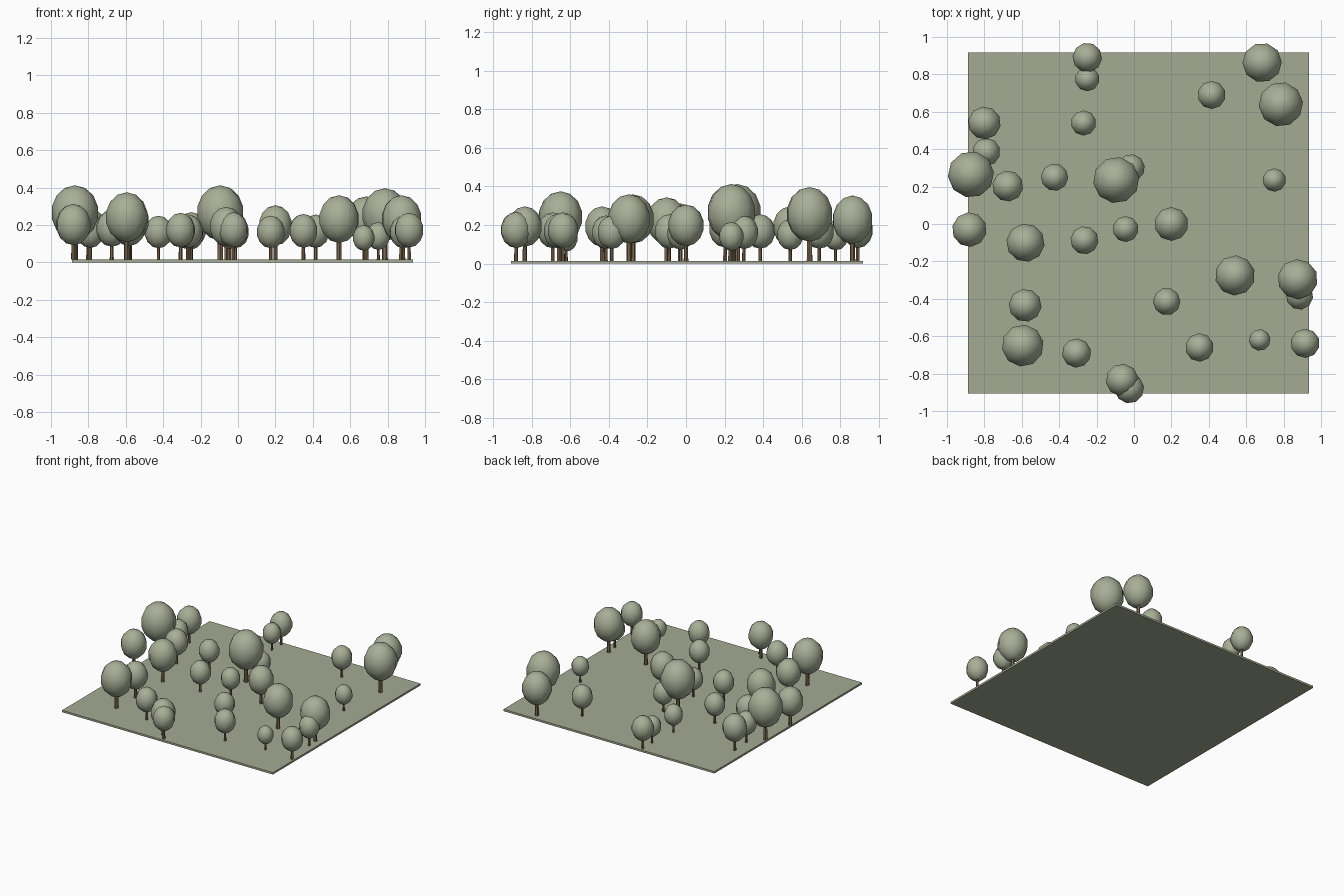
import bpy, math, random

if "Cube" in bpy.data.objects:
    bpy.data.objects.remove(bpy.data.objects["Cube"])

random.seed(4)


def material(name, color):
    m = bpy.data.materials.new(name)
    m.diffuse_color = (*color, 1)
    m.use_nodes = True
    m.node_tree.nodes["Principled BSDF"].inputs["Base Color"].default_value = m.diffuse_color
    return m


grass = material("sage_grass", (0.37, 0.41, 0.29))
leaf = material("sage_leaf", (0.39, 0.43, 0.31))
bark = material("brown_bark", (0.20, 0.14, 0.08))

BASE = 0.015

# Ground slab
bpy.ops.mesh.primitive_cube_add(size=1, location=(0.024, 0.006, BASE / 2))
ground = bpy.context.object
ground.name = "ground"
ground.scale = (1.823, 1.823, BASE)
ground.data.materials.append(grass)


# One tree: tapered trunk and an upright egg-shaped crown, all scaled by crown radius
def tree(i, x, y, r):
    turn = random.uniform(0, math.tau)
    centre = BASE + 1.97 * r
    bpy.ops.mesh.primitive_cone_add(
        vertices=6, radius1=0.13 * r, radius2=0.10 * r, depth=centre - BASE,
        location=(x, y, (BASE + centre) / 2), rotation=(0, 0, turn))
    trunk = bpy.context.object
    trunk.name = f"trunk_{i}"
    trunk.data.materials.append(bark)

    bpy.ops.mesh.primitive_uv_sphere_add(
        segments=10, ring_count=7, radius=r,
        location=(x, y, centre), rotation=(0, 0, turn))
    crown = bpy.context.object
    crown.name = f"crown_{i}"
    crown.scale = (1, 1, 1.16)
    crown.data.materials.append(leaf)
    bpy.ops.object.shade_smooth()


# Tree positions and crown radii, from back to front
trees = [
    (-.25, .89, .081), (-.25, .775, .067), (-.27, .54, .069), (.685, .863, .108),
    (.785, .64, .122), (.415, .69, .077), (-.80, .54, .09), (-.79, .385, .077),
    (-.872, .265, .127), (-.675, .203, .085), (-.425, .25, .075), (-.015, .30, .075),
    (-.095, .235, .127), (.75, .235, .064), (-.88, -.03, .095), (-.58, -.10, .105),
    (-.265, -.087, .077), (-.045, -.027, .071), (.20, .0, .093), (.54, -.275, .11),
    (.875, -.295, .11), (.885, -.385, .075), (-.582, -.435, .09), (.175, -.415, .075),
    (-.595, -.65, .115), (-.307, -.69, .08), (.35, -.66, .078), (.672, -.62, .059),
    (.915, -.638, .08), (-.063, -.835, .09), (-.025, -.88, .081),
]
for i, t in enumerate(trees, 1):
    tree(i, *t)
